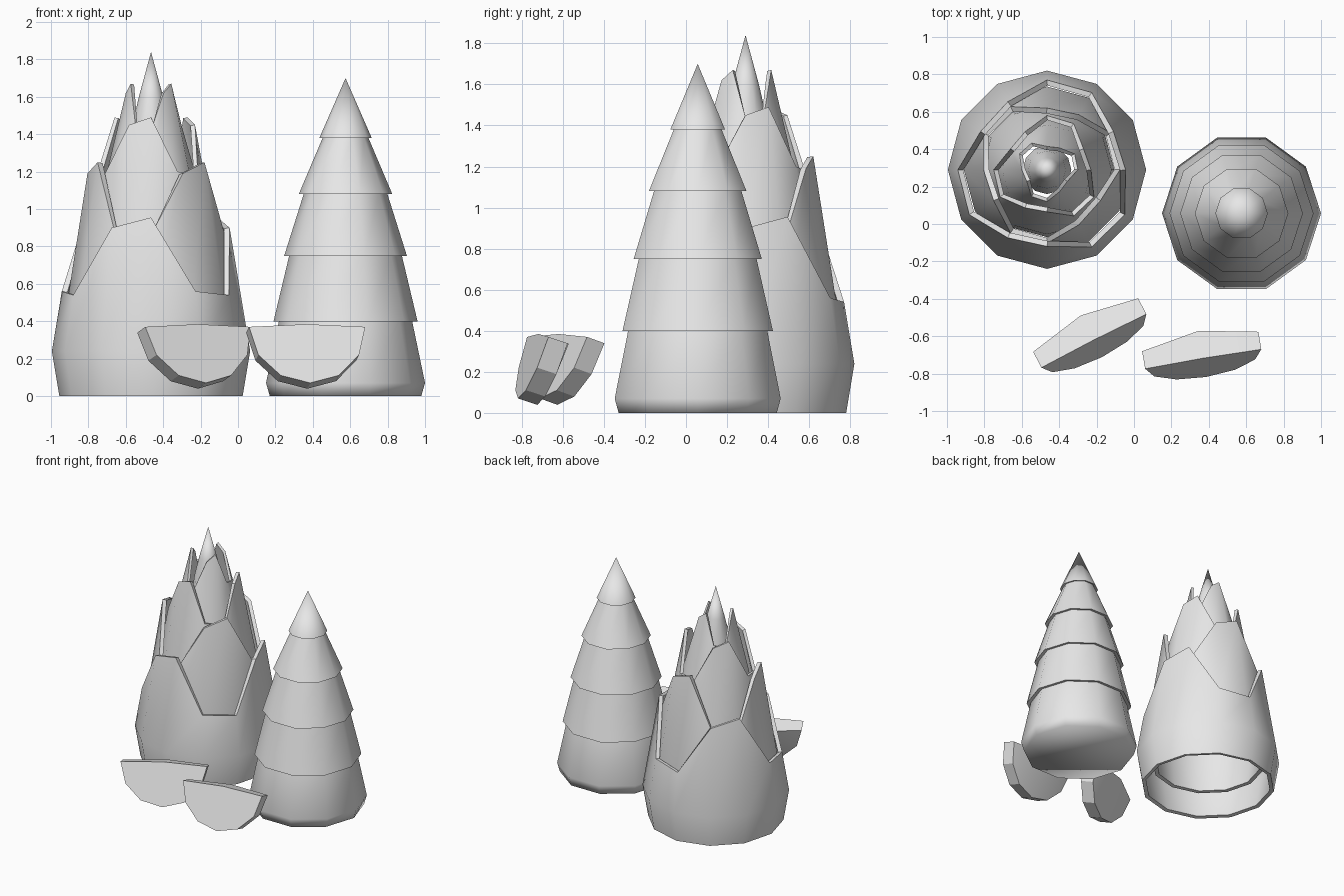
import bpy, bmesh
from math import sin, cos, pi, radians
from mathutils import Matrix, Vector

if "Cube" in bpy.data.objects:
    bpy.data.objects.remove(bpy.data.objects["Cube"])

grey = bpy.data.materials.new("pale_grey")
grey.diffuse_color = (0.8, 0.8, 0.8, 1)
grey.use_nodes = True
grey.node_tree.nodes["Principled BSDF"].inputs["Base Color"].default_value = (0.8, 0.8, 0.8, 1)


def finish(name, bm, angle, thickness=0.0):
    """Turn a bmesh into a shaded object, optionally thickened inwards."""
    mesh = bpy.data.meshes.new(name)
    bm.to_mesh(mesh)
    bm.free()
    mesh.materials.append(grey)
    ob = bpy.data.objects.new(name, mesh)
    bpy.context.collection.objects.link(ob)
    bpy.ops.object.select_all(action='DESELECT')
    ob.select_set(True)
    bpy.context.view_layer.objects.active = ob
    if thickness:
        mod = ob.modifiers.new("thickness", 'SOLIDIFY')
        mod.thickness = thickness
        mod.offset = -1
        bpy.ops.object.modifier_apply(modifier=mod.name)
    bpy.ops.object.shade_smooth_by_angle(angle=radians(angle))
    return ob


def ring(bm, centre, sides, point, turn=0.0):
    """One ring of vertices; point(i) gives (z, radius)."""
    verts = []
    for i in range(sides):
        z, r = point(i)
        a = 2 * pi * i / sides + turn
        verts.append(bm.verts.new((centre[0] + r * sin(a), centre[1] - r * cos(a), z)))
    return verts


def skin(bm, rings):
    for low, high in zip(rings, rings[1:]):
        n = len(low)
        for i in range(n):
            j = (i + 1) % n
            bm.faces.new((low[i], low[j], high[j], high[i]))


def lathe(name, centre, sides, profile, apex, angle, turn=0.0, closed=True):
    bm = bmesh.new()
    rings = [ring(bm, centre, sides, lambda i, p=p: p, turn) for p in profile]
    skin(bm, rings)
    top = bm.verts.new((*centre, apex))
    last = rings[-1]
    for i in range(sides):
        bm.faces.new((last[i], last[(i + 1) % sides], top))
    if closed:
        bm.faces.new(rings[0][::-1])
    finish(name, bm, angle)


# Leafy shoot: nested sheaths, each with three jagged leaf tips
leafy = (-0.465, 0.29)


def sheath(name, rows, rim, shift, thickness):
    # rim holds four (z, radius) points, repeated three times around
    bm = bmesh.new()
    rings = [ring(bm, leafy, 12, lambda i, p=p: p) for p in rows]
    rings.append(ring(bm, leafy, 12, lambda i: rim[(i + shift) % 4]))
    skin(bm, rings)
    finish(name, bm, 40, thickness)


sheath("outer_sheath", [(0, 0.49), (0.24, 0.53)],
       [(0.955, 0.41), (0.56, 0.477), (0.54, 0.48), (0.9, 0.42)], 0, 0.03)
sheath("second_sheath", [(0.17, 0.41), (0.52, 0.445)],
       [(1.25, 0.33), (0.88, 0.39), (0.86, 0.393), (1.19, 0.34)], 2, 0.03)
sheath("third_sheath", [(0.6, 0.36), (0.86, 0.345)],
       [(1.49, 0.225), (1.2, 0.285), (1.18, 0.29), (1.45, 0.235)], 0, 0.025)
sheath("fourth_sheath", [(0.95, 0.27), (1.18, 0.24)],
       [(1.67, 0.125), (1.44, 0.165), (1.42, 0.17), (1.62, 0.135)], 2, 0.02)
lathe("leafy_tip", leafy, 12, [(1.2, 0.13), (1.45, 0.1), (1.6, 0.065)], 1.84, 40, closed=False)

# Smooth shoot: stacked tapering tiers with small overhangs
tiers = [(0, 0.405), (0.07, 0.425),
         (0.406, 0.355), (0.4, 0.385),
         (0.756, 0.3), (0.75, 0.328),
         (1.086, 0.222), (1.08, 0.25),
         (1.386, 0.12), (1.38, 0.14)]
lathe("tiered_shoot", (0.575, 0.057), 10, tiers, 1.70, 78, turn=pi / 2)


# Half-round slices leaning back, with a bulged rear
def slice_piece(name, origin, heading):
    bm = bmesh.new()
    r, depth, n = 0.315, 0.1, 6
    front, back = [], []
    for i in range(n + 1):
        a = pi * i / n
        x, z = -r * cos(a), -r * sin(a)
        front.append(bm.verts.new((x, 0, z)))
        back.append(bm.verts.new((x, depth, z)))
    front_mid = bm.verts.new((0, 0, 0.015))
    back_mid = bm.verts.new((0, depth + 0.056, 0.015))
    bm.faces.new(front + [front_mid])
    for i in range(n):
        bm.faces.new((front[i], back[i], back[i + 1], front[i + 1]))
        bm.faces.new((back[i], back_mid, back[i + 1]))
    bm.faces.new((front[0], front_mid, back_mid, back[0]))
    bm.faces.new((front_mid, front[n], back[n], back_mid))
    bmesh.ops.recalc_face_normals(bm, faces=bm.faces)
    pose = (Matrix.Translation(Vector(origin)) @ Matrix.Rotation(radians(heading), 4, 'Z')
            @ Matrix.Rotation(radians(-18), 4, 'X'))
    bm.transform(pose)
    finish(name, bm, 25)


slice_piece("right_slice", (-0.215, -0.625, 0.37), 27)
slice_piece("left_slice", (0.37, -0.722, 0.37), 9.5)
